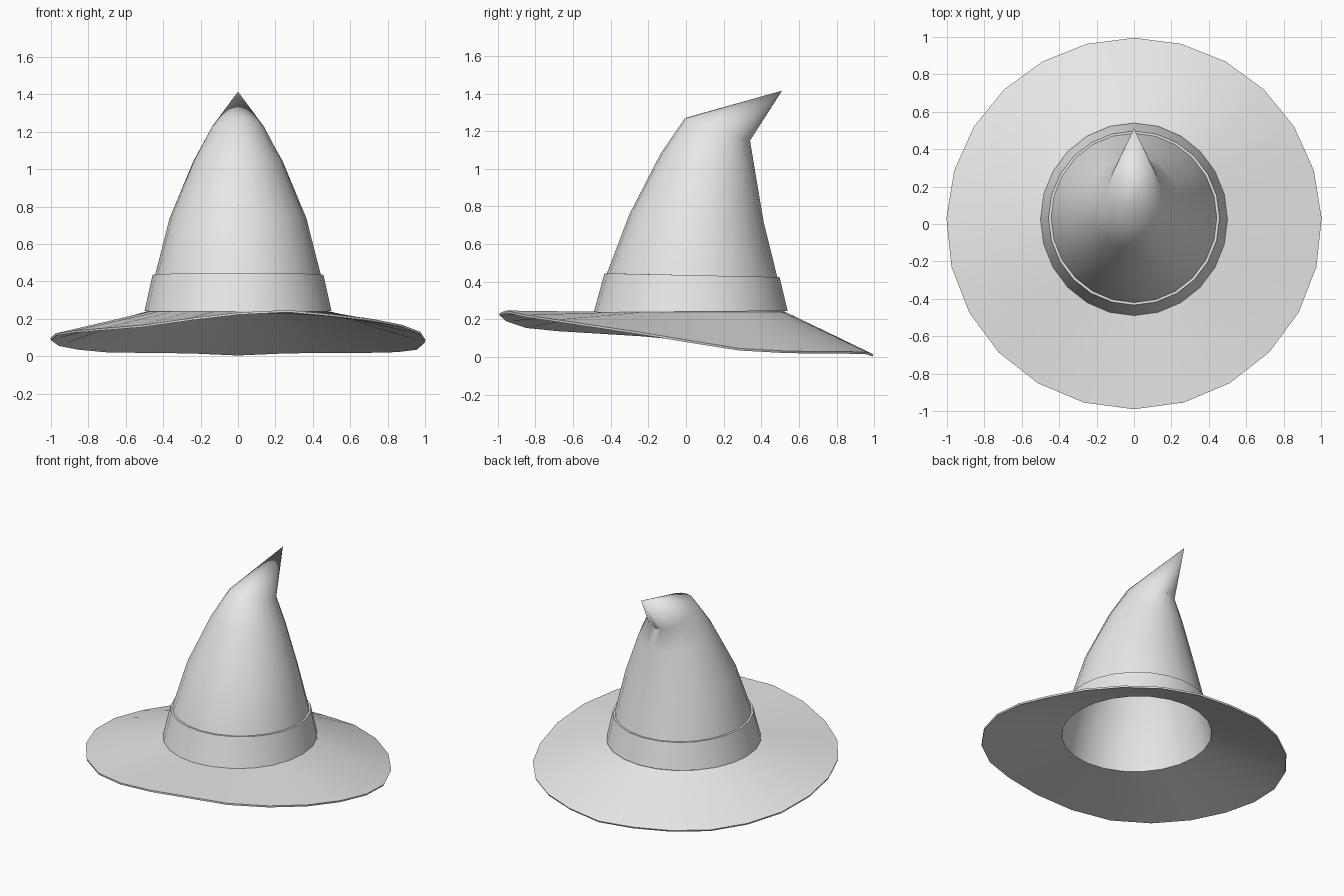
import bpy
import bmesh
from math import sin, cos, tau
from mathutils import Vector

SIDES = 24

cube = bpy.data.objects.get("Cube")
if cube:
    bpy.data.objects.remove(cube, do_unlink=True)

felt = bpy.data.materials.new("grey_felt")
felt.use_nodes = True
grey = (0.8, 0.8, 0.8, 1)
felt.diffuse_color = grey
felt.node_tree.nodes["Principled BSDF"].inputs["Base Color"].default_value = grey


def ring(front, back, half_width):
    """Tilted oval between a front and a back (y, z) point, starting at the front."""
    points = []
    for k in range(SIDES):
        a = tau * k / SIDES
        t = (1 - cos(a)) / 2
        y, z = Vector(front).lerp(Vector(back), t)
        points.append((half_width * sin(a), y, z))
    return points


def loft(name, rings, tip=None, thickness=0):
    """Skin a stack of rings from bottom (or outside) to top, closing onto a tip."""
    bm = bmesh.new()
    loops = [[bm.verts.new(p) for p in r] for r in rings]
    for low, high in zip(loops, loops[1:]):
        for i in range(SIDES):
            j = (i + 1) % SIDES
            bm.faces.new((low[i], low[j], high[j], high[i]))
    if tip:
        apex = bm.verts.new(tip)
        for i in range(SIDES):
            bm.faces.new((loops[-1][i], loops[-1][(i + 1) % SIDES], apex))
    mesh = bpy.data.meshes.new(name)
    bm.to_mesh(mesh)
    bm.free()
    mesh.materials.append(felt)
    obj = bpy.data.objects.new(name, mesh)
    bpy.context.collection.objects.link(obj)
    bpy.ops.object.select_all(action="DESELECT")
    obj.select_set(True)
    bpy.context.view_layer.objects.active = obj
    if thickness:
        mod = obj.modifiers.new("thickness", "SOLIDIFY")
        mod.thickness = thickness
        mod.offset = 1
        bpy.ops.object.modifier_apply(modifier=mod.name)
    bpy.ops.object.shade_smooth_by_angle(angle=0.7)
    return obj


# Floppy brim: edge heights from front to back down each side
left_edge = [.222, .235, .212, .187, .155, .118, .075, .035, .022, .018, .018, .015, .004]
right_edge = [.222, .19, .155, .138, .125, .11, .085, .055, .035, .02, .018, .015, .004]
heights = left_edge + right_edge[-2:0:-1]
rim = []
for k, z in enumerate(heights):
    a = tau * k / SIDES
    a += 0.03 * sin(a)
    rim.append((sin(a), -0.99 * cos(a), z))
loft("brim", [rim, ring((-.47, .228), (.525, .228), .485)], thickness=0.012)

# Hollow crown with the bent tip
crown_rings = [
    ring((-.47, .23), (.525, .23), .485),
    ring((-.42, .445), (.485, .425), .443),
    ring((-.3, .76), (.412, .72), .365),
    ring((-.135, 1.08), (.365, 1.0), .24),
    ring((-.005, 1.27), (.34, 1.15), .145),
]
loft("crown", crown_rings, tip=(0, .51, 1.415))

# Band around the foot of the crown, with a narrow top ledge
loft("hat_band", [
    ring((-.49, .238), (.54, .245), .5),
    ring((-.433, .445), (.497, .425), .457),
    ring((-.42, .445), (.485, .425), .443),
])
